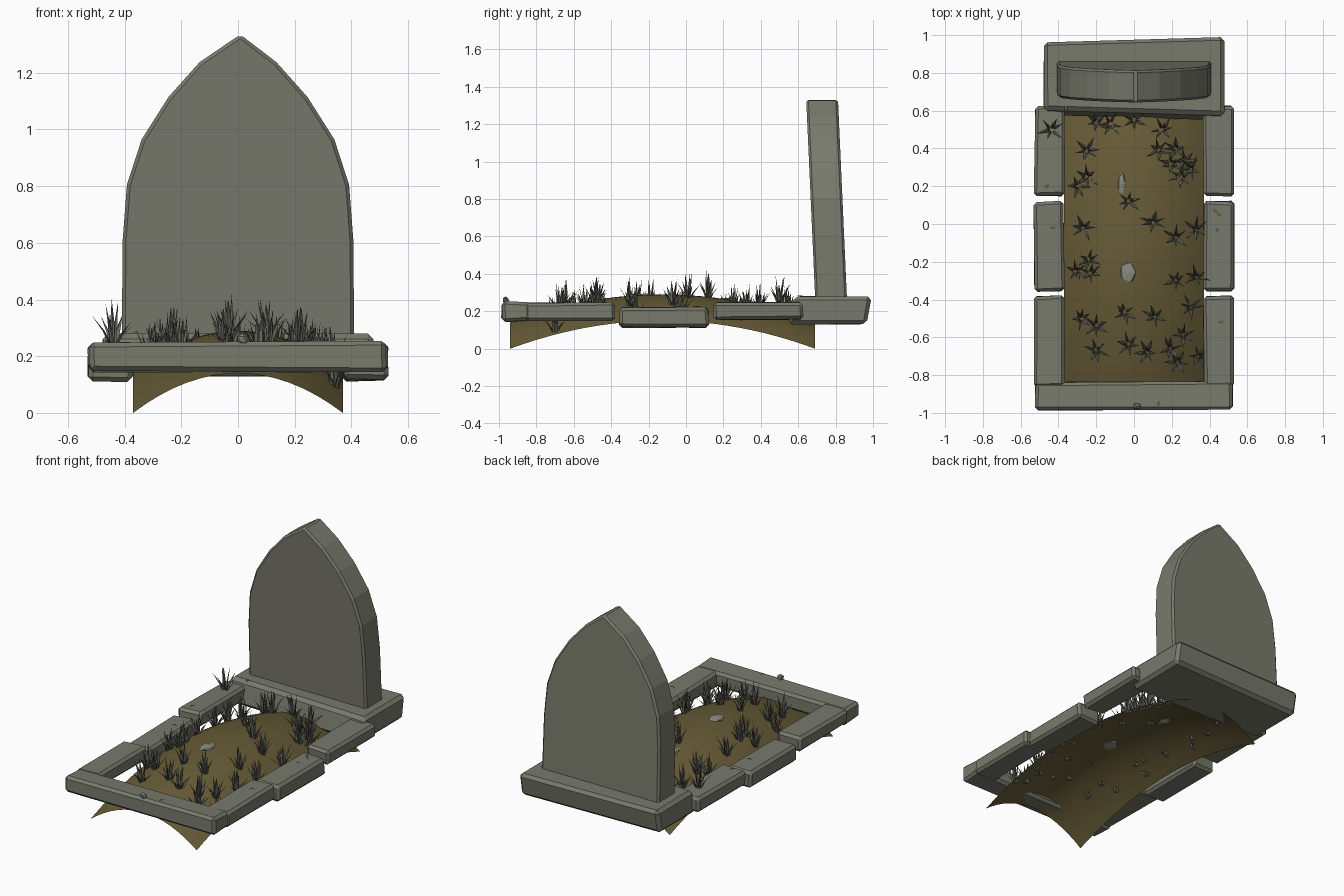
import bpy, bmesh, math, random
from mathutils import Vector

if "Cube" in bpy.data.objects:
    bpy.data.objects.remove(bpy.data.objects["Cube"])
rng = random.Random(7)


def material(name, rgb):
    m = bpy.data.materials.new(name)
    m.use_nodes = True
    m.diffuse_color = (*rgb, 1)
    m.node_tree.nodes["Principled BSDF"].inputs["Base Color"].default_value = (*rgb, 1)
    return m


STONE = material("grey stone", (0.19, 0.195, 0.15))
SOIL = material("brown soil", (0.135, 0.105, 0.038))
GRASS = material("dry grass", (0.14, 0.145, 0.115))
PALE = material("pale pebble", (0.25, 0.26, 0.21))


def finish(name, bm, mat, bevel=0):
    mesh = bpy.data.meshes.new(name)
    bm.to_mesh(mesh)
    bm.free()
    mesh.materials.append(mat)
    ob = bpy.data.objects.new(name, mesh)
    bpy.context.collection.objects.link(ob)
    if bevel:
        mod = ob.modifiers.new("worn edges", "BEVEL")
        mod.width = bevel
        mod.segments = 1
        mod.limit_method = "ANGLE"
    return ob


def block(name, xs, ys, zs, shear=0.0, bevel=0.016, wear=0.006):
    """Rough-cut stone block with slightly uneven corners."""
    bm = bmesh.new()
    bmesh.ops.create_cube(bm, size=1)
    for v in bm.verts:
        t = v.co + Vector((0.5, 0.5, 0.5))
        v.co = Vector([a + (b - a) * k for (a, b), k in zip((xs, ys, zs), t)])
        v.co.y += shear * (t.z - 1)
        v.co += Vector([rng.uniform(-wear, wear) for _ in range(3)])
    return finish(name, bm, STONE, bevel)


def soil_height(x, y):
    return 0.14 * (1 - (x / 0.37) ** 2) + 0.15 * (1 - ((y + 0.125) / 0.815) ** 2)


# Domed sheet of soil
bm = bmesh.new()
bmesh.ops.create_grid(bm, x_segments=16, y_segments=24, size=1)
for v in bm.verts:
    x, y = v.co.x * 0.37, v.co.y * 0.815 - 0.125
    v.co = (x, y, soil_height(x, y))
for f in bm.faces:
    f.smooth = True
finish("soil_mound", bm, SOIL)

# Kerb stones
block("front_kerb", (-0.52, 0.525), (-0.985, -0.835), (0.147, 0.25))
for side, s in (("left", 1), ("right", -1)):
    xs = sorted((s * 0.37, s * 0.527))
    block(side + "_front_kerb", xs, (-0.86, -0.38), (0.15, 0.245))
    block(side + "_middle_kerb", xs, (-0.355, 0.12), (0.115, 0.22))
    block(side + "_rear_kerb", xs, (0.15, 0.625), (0.155, 0.248))

# Plinth under the headstone
plinth = block("plinth", (-0.478, 0.478), (0.59, 0.98), (0.13, 0.28), 0.03, 0.02, 0.002)
for v in plinth.data.vertices:
    v.co.y += 0.03 * v.co.x * (1 if v.co.y > 0.8 else -1)

# Pointed headstone, leaning forward
half = [(0.41, 0.25), (0.407, 0.61), (0.392, 0.805), (0.34, 0.965), (0.245, 1.115), (0.135, 1.238)]
outline = half + [(0.008, 1.335)] + [(-x, z) for x, z in reversed(half)]
bm = bmesh.new()
face = bm.faces.new([bm.verts.new((x, 0.69, z)) for x, z in outline])
back = bmesh.ops.extrude_face_region(bm, geom=[face])
for v in back["geom"]:
    if isinstance(v, bmesh.types.BMVert):
        v.co.y += 0.17
for v in bm.verts:
    v.co.y -= (v.co.z - 0.28) * 0.045
bmesh.ops.recalc_face_normals(bm, faces=bm.faces)
finish("headstone", bm, STONE, 0.012)


def blade(bm, base, angle, reach, height, width):
    """Folded grass blade with a bend at mid height."""
    out = Vector((math.cos(angle), math.sin(angle), 0))
    side = Vector((-out.y, out.x, 0)) * width
    up = Vector((0, 0, 1))
    low = base + out * 0.006
    mid = base + out * reach * 0.4 + up * height * 0.5
    rows = [[bm.verts.new(p + side * k + out * abs(k) * width * 0.6) for k in (-1, 0, 1)]
            for p in (low, mid)]
    tip = bm.verts.new(base + out * reach + up * height)
    for i in (0, 1):
        bm.faces.new((rows[0][i], rows[0][i + 1], rows[1][i + 1], rows[1][i]))
        bm.faces.new((rows[1][i], rows[1][i + 1], tip))


# Grass tufts, positions in hundredths
TUFTS = [(-44, 50), (-25, 39), (-20, 54), (-13, 53), (0, 55), (-30, 20), (-25, 25), (-3, 12),
         (15, 50), (13, 39), (22, 40), (27, 33), (25, 25), (30, 29), (20, 32), (10, 1),
         (-27, -2), (22, -7), (33, -3), (-24, -19), (-31, -25), (-23, -26), (22, -30),
         (33, -28), (-28, -50), (-5, -47), (11, -49), (30, -44), (-20, -54), (-20, -67),
         (-3, -64), (7, -68), (19, -66), (26, -59), (34, -70), (23, -73)]
bm = bmesh.new()
for tx, ty in TUFTS:
    x, y = tx / 100, ty / 100
    z = 0.235 if abs(x) > 0.37 else soil_height(x, y) - 0.015
    start = rng.uniform(0, math.tau)
    for i in range(10):
        outer = i < 6
        blade(bm, Vector((x, y, z)), start + i * math.tau / 6 + rng.uniform(-0.3, 0.3),
              rng.uniform(0.05, 0.08) if outer else rng.uniform(0.01, 0.035),
              rng.uniform(0.06, 0.12) if outer else rng.uniform(0.11, 0.17),
              rng.uniform(0.006, 0.01))
finish("grass_tufts", bm, GRASS)


def pebble(name, place, scale, mat):
    bm = bmesh.new()
    bmesh.ops.create_icosphere(bm, subdivisions=1, radius=1)
    for v in bm.verts:
        v.co = Vector([p + c * s * rng.uniform(0.85, 1.1) for p, c, s in zip(place, v.co, scale)])
    finish(name, bm, mat)


# Pebbles showing through the soil and on the front kerb
for n, (x, y, sx, sy) in enumerate([(-0.065, 0.21, 0.022, 0.07), (-0.03, -0.26, 0.048, 0.065)]):
    pebble(f"soil_pebble_{n}", (x, y, soil_height(x, y)), (sx, sy, 0.012), PALE)
pebble("kerb_pebble", (0.015, -0.965, 0.26), (0.022, 0.018, 0.022), STONE)

# Fallen leaves on the kerbs and plinth
bm = bmesh.new()
for x, y, z in [(0.43, 0.07, 0.224), (0.45, 0.05, 0.224), (0.44, -0.03, 0.224), (0.46, -0.52, 0.25),
                (-0.36, 0.61, 0.284), (0.13, -0.95, 0.254), (-0.46, 0.2, 0.252), (-0.43, -0.02, 0.224)]:
    a = rng.uniform(0, math.tau)
    ring = []
    for k, r in enumerate((0.02, 0.01, 0.018, 0.009)):
        t = a + k * math.pi / 2
        ring.append(bm.verts.new((x + r * math.cos(t), y + r * math.sin(t), z + 0.004 * (k % 2))))
    bm.faces.new(ring)
finish("fallen_leaves", bm, SOIL)
